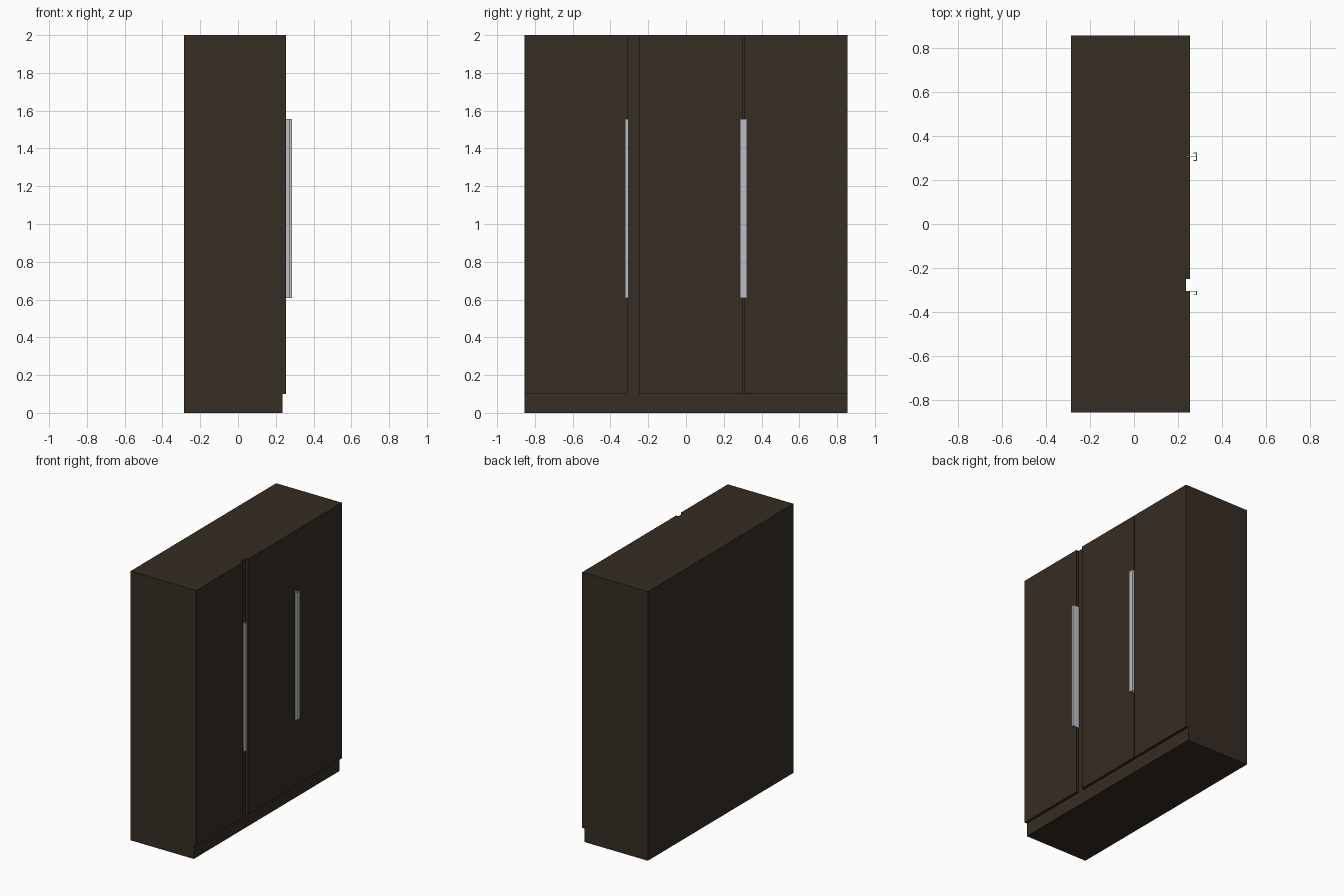
import bpy, bmesh

if "Cube" in bpy.data.objects:
    bpy.data.objects.remove(bpy.data.objects["Cube"])


def material(name, rgb):
    m = bpy.data.materials.new(name)
    m.diffuse_color = (*rgb, 1)
    m.use_nodes = True
    m.node_tree.nodes["Principled BSDF"].inputs["Base Color"].default_value = m.diffuse_color
    return m


WOOD = material("dark_wood", (0.037, 0.026, 0.017))
METAL = material("brushed_metal", (0.50, 0.53, 0.57))


def prism(name, outline, z0, z1, mat):
    """Extrude an (x, y) outline from z0 to z1."""
    bm = bmesh.new()
    face = bm.faces.new([bm.verts.new((x, y, z0)) for x, y in outline])
    ext = bmesh.ops.extrude_face_region(bm, geom=[face])
    tops = [g for g in ext["geom"] if isinstance(g, bmesh.types.BMVert)]
    bmesh.ops.translate(bm, verts=tops, vec=(0, 0, z1 - z0))
    bmesh.ops.recalc_face_normals(bm, faces=bm.faces)
    mesh = bpy.data.meshes.new(name)
    bm.to_mesh(mesh)
    bm.free()
    mesh.materials.append(mat)
    obj = bpy.data.objects.new(name, mesh)
    bpy.context.collection.objects.link(obj)
    return obj


def box(name, x0, x1, y0, y1, z0, z1, mat):
    return prism(name, [(x0, y0), (x1, y0), (x1, y1), (x0, y1)], z0, z1, mat)


BACK, CARCASS, DOOR, GRIP = -0.285, 0.235, 0.255, 0.285
HALF, SPLIT = 0.855, 0.305

# Carcass with plinth front
box("carcass", BACK, CARCASS, -HALF, HALF, 0, 2, WOOD)

# Three doors: wide slot after the first, hairline slot before the third
for name, y0, y1 in (("left_door", -HALF, -SPLIT - 0.001),
                     ("middle_door", -0.249, SPLIT - 0.002),
                     ("right_door", SPLIT + 0.002, HALF)):
    box(name, CARCASS, DOOR, y0, y1, 0.10, 2, WOOD)

# Hooked pull handles: stem at the door edge, front plate, short return lip
W, T = 0.0185, 0.002
HOOK = [(CARCASS, 0), (GRIP, 0), (GRIP, W), (0.269, W), (0.269, W - 0.003),
        (GRIP - 0.004, W - 0.003), (GRIP - 0.004, T), (CARCASS, T)]
for name, y, side in (("left_door_handle", -SPLIT + 0.001, -1),
                      ("middle_door_handle", SPLIT, -1),
                      ("right_door_handle", SPLIT, 1)):
    prism(name, [(x, y + side * d) for x, d in HOOK], 0.608, 1.557, METAL)
